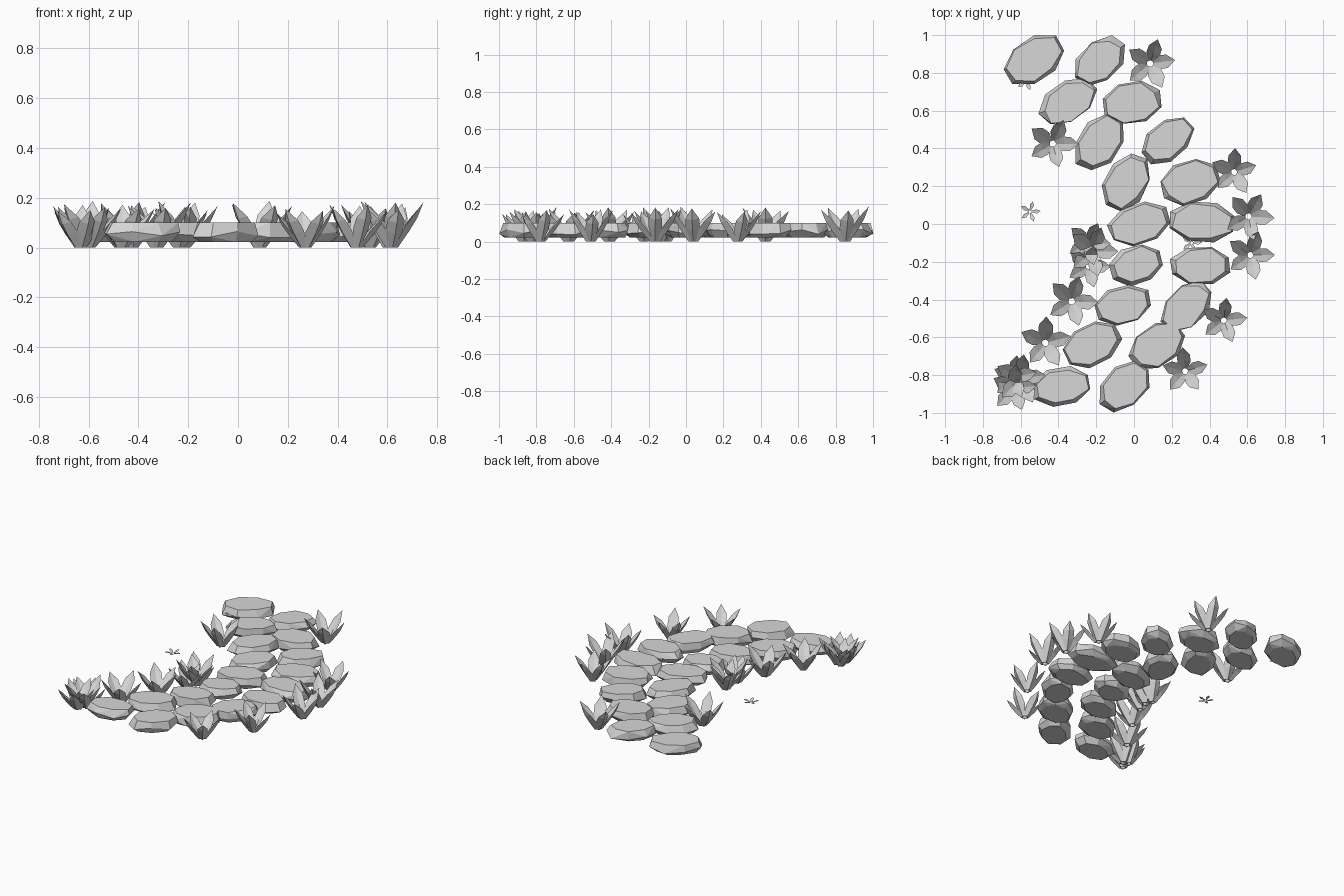
import bpy, bmesh, math, random
from math import cos, sin, radians
from mathutils import Vector

random.seed(4)
if "Cube" in bpy.data.objects:
    bpy.data.objects.remove(bpy.data.objects["Cube"], do_unlink=True)


def make_material(name, colour):
    mat = bpy.data.materials.new(name)
    mat.use_nodes = True
    mat.diffuse_color = colour
    mat.node_tree.nodes["Principled BSDF"].inputs["Base Color"].default_value = colour
    return mat


grey = make_material("plain_grey", (0.68, 0.68, 0.68, 1))


def finish(bm, name):
    """Turn a bmesh into a flat shaded object with outward normals."""
    bmesh.ops.recalc_face_normals(bm, faces=bm.faces)
    mesh = bpy.data.meshes.new(name)
    bm.to_mesh(mesh)
    bm.free()
    mesh.materials.append(grey)
    obj = bpy.data.objects.new(name, mesh)
    bpy.context.collection.objects.link(obj)
    return obj


def build_stone(x, y, half_x, half_y, turn):
    """Chipped oval slab: hull of three uneven rings, fitted to its footprint."""
    sides = 8
    t = radians(turn)
    points = []
    for low, high, z, rough in ((0.7, 0.85, 0.023, 0), (0.98, 1.06, 0.052, 0.014),
                                (0.8, 0.97, 0.1, 0)):
        for i in range(sides):
            a = 2 * math.pi * (i + 0.5) / sides
            r = random.uniform(low, high)
            u, v = 0.17 * r * cos(a), 0.112 * r * sin(a)
            points.append(Vector((u * cos(t) - v * sin(t), u * sin(t) + v * cos(t),
                                  z + random.uniform(-rough, rough))))
    for axis, centre, half in ((0, x, half_x), (1, y, half_y)):
        low = min(p[axis] for p in points)
        high = max(p[axis] for p in points)
        for p in points:
            p[axis] = centre + half * (2 * (p[axis] - low) / (high - low) - 1)
    bm = bmesh.new()
    for p in points:
        bm.verts.new(p)
    hull = bmesh.ops.convex_hull(bm, input=bm.verts[:])
    spare = set(hull["geom_interior"]) | set(hull["geom_unused"])
    bmesh.ops.delete(bm, geom=[g for g in spare if isinstance(g, bmesh.types.BMVert)],
                     context="VERTS")
    bmesh.ops.dissolve_limit(bm, angle_limit=radians(8), verts=bm.verts[:], edges=bm.edges[:])
    return finish(bm, "stepping_stone")


def add_leaf(bm, x, y, angle, sections, tip):
    """Folded leaf: sections are (radius, height, half width, keel), tip is (radius, height)."""
    a = radians(angle)

    def vert(radius, side, z):
        return bm.verts.new((x + radius * cos(a) - side * sin(a),
                             y + radius * sin(a) + side * cos(a), z))

    rings = [[vert(r, -w, z), vert(r + k, 0, max(z - k * 0.5, 0)),
              vert(r, w, z), vert(r + k * 0.4, 0, max(z - k * 0.2, 0))]
             for r, z, w, k in sections]
    end = vert(tip[0], 0, tip[1])
    bm.faces.new(rings[0])
    for i in range(4):
        j = (i + 1) % 4
        for low, high in zip(rings, rings[1:]):
            bm.faces.new((low[i], low[j], high[j], high[i]))
        bm.faces.new((rings[-1][i], rings[-1][j], end))


def build_plant(x, y, turn, size):
    """Rosette of five broad, upright leaves of uneven height."""
    bm = bmesh.new()
    for i in range(5):
        angle = turn + i * 72 + random.uniform(-6, 6)
        s = size * random.uniform(0.95, 1.04)
        h = size * random.uniform(0.14, 0.175)
        add_leaf(bm, x, y, angle,
                 ((0.01 * s, 0, 0.013 * s, 0.016 * s),
                  (0.048 * s, h * 0.42, 0.034 * s, 0.021 * s),
                  (0.084 * s, h * 0.7, 0.033 * s, 0.016 * s)),
                 (0.124 * s, h))
    return finish(bm, "leafy_plant")


def build_flower(x, y, z):
    """Small flat blossom with five narrow petals."""
    bm = bmesh.new()
    for i in range(5):
        add_leaf(bm, x, y, 75 + i * 72,
                 ((0.006, z, 0.004, 0.006), (0.036, z + 0.008, 0.011, 0.006)),
                 (0.056, z + 0.01))
    return finish(bm, "small_flower")


# Stones: centre x, centre y, half width, half depth, turn
stones = (
    (-.53, .87, .16, .13, 32), (-.18, .865, .132, .135, 52),
    (-.35, .65, .156, .122, 40), (-.01, .645, .156, .114, 8),
    (-.182, .435, .127, .15, 60), (.18, .44, .14, .124, 40),
    (-.044, .22, .127, .153, 65), (.3, .22, .16, .124, 15),
    (.025, 0, .168, .119, 18), (.36, .01, .172, .108, -4),
    (.01, -.22, .143, .111, 15), (.35, -.22, .16, .098, 2),
    (-.06, -.43, .15, .108, 15), (.275, -.435, .135, .135, 45),
    (-.22, -.64, .158, .124, 25), (.12, -.645, .15, .122, 35),
    (-.385, -.86, .153, .108, 10), (-.05, -.86, .132, .138, 55),
)
for stone in stones:
    build_stone(*stone)

# Plants: x, y, turn, size
plants = (
    (.085, .85, 78, 1.12), (-.43, .425, 70, 1.08), (.53, .275, 85, 1),
    (.605, .04, 63, 1.08), (.615, -.165, 72, 1.08), (.475, -.51, 80, 1),
    (.27, -.78, 90, 1), (-.24, -.1, 65, .95), (-.24, -.225, 70, .95),
    (-.22, -.145, 0, 1.1), (-.33, -.41, 70, 1.1), (-.47, -.63, 85, 1.1),
    (-.635, -.81, 80, .95), (-.635, -.87, 80, 1), (-.6, -.82, 10, 1.1),
)
for plant in plants:
    build_plant(*plant)

# Blossoms
for fx, fy in ((-.55, .065), (-.57, .76), (.305, -.1)):
    build_flower(fx, fy, 0.055)
